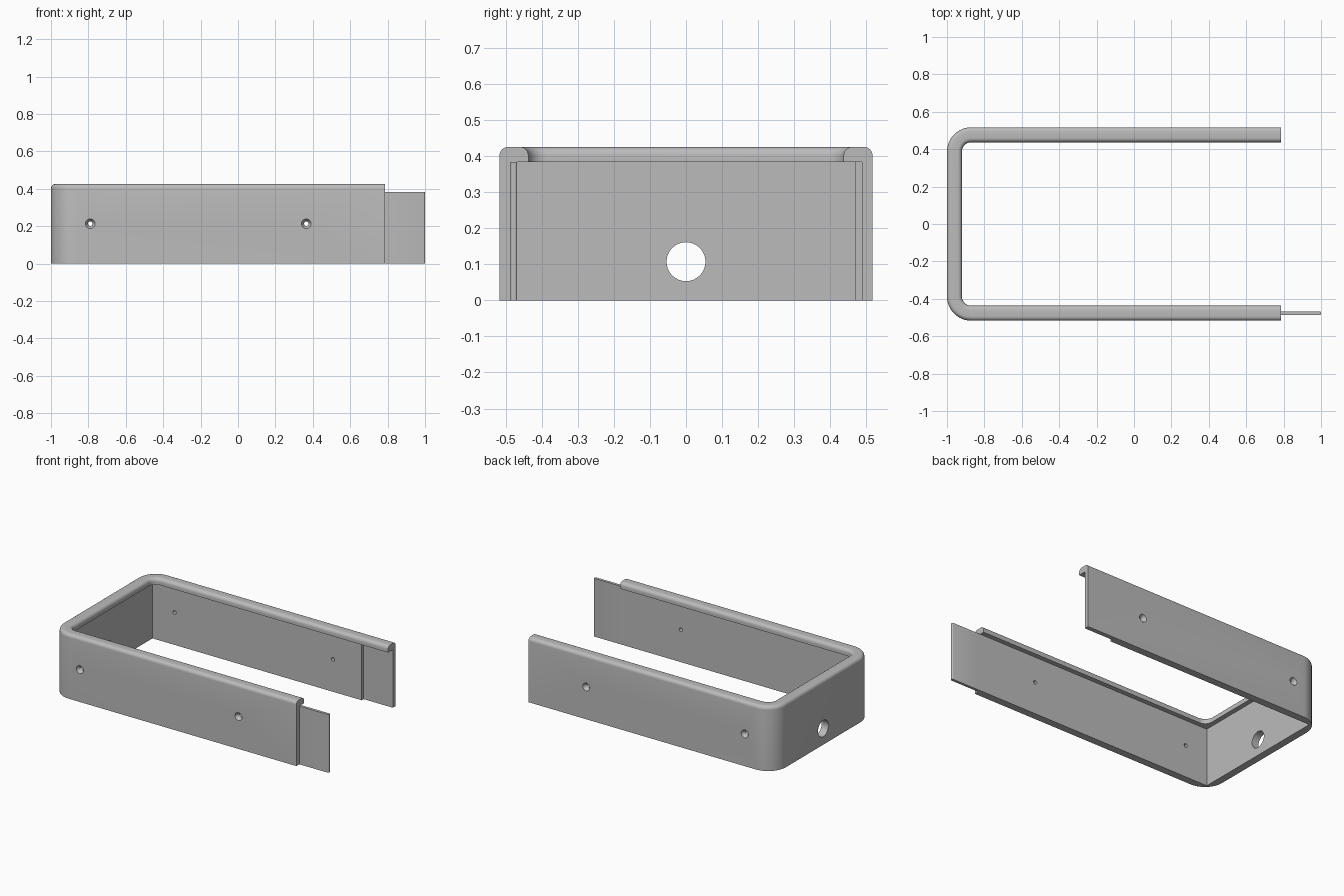
import bpy, bmesh
from math import sin, cos, pi
from mathutils import Matrix, Vector

if "Cube" in bpy.data.objects:
    bpy.data.objects.remove(bpy.data.objects["Cube"])

HALF_Y, END_X, TOP = 0.517, 0.787, 0.425   # outer size of the shell
LIP_Z, LIP_W, WALL = 0.383, 0.08, 0.049    # overhanging rim and wall
CORNER, ROUND = 0.13, 0.023                # plan corner and rim rounding
TONGUE = 0.213                             # length of the joint

grey = bpy.data.materials.new("plain grey")
grey.use_nodes = True
colour = (0.5, 0.5, 0.5, 1)
grey.diffuse_color = colour
grey.node_tree.nodes["Principled BSDF"].inputs["Base Color"].default_value = colour


def make(name, bm):
    bmesh.ops.recalc_face_normals(bm, faces=bm.faces)
    mesh = bpy.data.meshes.new(name)
    bm.to_mesh(mesh)
    bm.free()
    obj = bpy.data.objects.new(name, mesh)
    mesh.materials.append(grey)
    bpy.context.collection.objects.link(obj)
    return obj


def box(name, low, high):
    bm = bmesh.new()
    low, high = Vector(low), Vector(high)
    bmesh.ops.create_cube(bm, size=1, matrix=Matrix.Translation((low + high) / 2)
                          @ Matrix.Diagonal((*(high - low), 1)))
    return make(name, bm)


def cone(name, centre, axis, angle, r1, r2, depth):
    bm = bmesh.new()
    bmesh.ops.create_cone(bm, cap_ends=True, segments=32, radius1=r1, radius2=r2, depth=depth,
                          matrix=Matrix.Translation(centre) @ Matrix.Rotation(angle, 4, axis))
    return make(name, bm)


def cut(obj, cutter):
    mod = obj.modifiers.new("cut", 'BOOLEAN')
    mod.operation, mod.solver, mod.object = 'DIFFERENCE', 'EXACT', cutter
    bpy.context.view_layer.objects.active = obj
    bpy.ops.object.modifier_apply(modifier=mod.name)
    bpy.data.objects.remove(cutter)


def smooth(obj):
    bpy.ops.object.select_all(action='DESELECT')
    obj.select_set(True)
    bpy.context.view_layer.objects.active = obj
    bpy.ops.object.shade_smooth_by_angle(angle=pi / 6)


# Cross-section of the rim and wall: (inset, height), rounded along the top
quarter = [i * pi / 12 for i in range(7)]
profile = [(0, 0)]
profile += [(ROUND * (1 - cos(a)), TOP - ROUND + ROUND * sin(a)) for a in quarter]
profile += [(LIP_W - ROUND * (1 - sin(a)), TOP - ROUND + ROUND * cos(a)) for a in quarter]
profile += [(LIP_W, 0)]

# U-shaped path as (centre, outward direction, radius)
path = [((END_X, HALF_Y - CORNER), pi / 2)]
path += [((-1 + CORNER, HALF_Y - CORNER), pi / 2 + i * pi / 24) for i in range(13)]
path += [((-1 + CORNER, CORNER - HALF_Y), pi + i * pi / 24) for i in range(13)]
path += [((END_X, CORNER - HALF_Y), 3 * pi / 2)]

bm = bmesh.new()
rings = []
for (cx, cy), a in path:
    rings.append([bm.verts.new((cx + (CORNER - d) * cos(a), cy + (CORNER - d) * sin(a), z))
                  for d, z in profile])
n = len(profile)
for r, s in zip(rings, rings[1:]):
    for i in range(n):
        j = (i + 1) % n
        bm.faces.new((r[i], r[j], s[j], s[i]))
bm.faces.new(rings[0])
bm.faces.new(rings[-1])
shell = make("shell", bm)

# Square-cornered cavity under the lip
inner = HALF_Y - WALL
cut(shell, box("cavity", (-1 + WALL, -inner, -1), (2, inner, LIP_Z)))

# Recess that receives a tongue, on the inside of the back wall
cut(shell, box("recess", (END_X - TONGUE, inner - 0.02, -1), (2, inner + 0.02, LIP_Z)))

# Cable hole in the end wall
cut(shell, cone("cable_hole", (-0.95, 0, 0.107), 'Y', pi / 2, 0.054, 0.054, 0.3))

# Countersunk screw holes in both long walls
for x in (-0.79, 0.365):
    for side in (1, -1):
        turn = side * pi / 2
        cut(shell, cone("screw_hole", (x, side * 0.49, 0.213), 'X', turn, 0.012, 0.012, 0.2))
        cut(shell, cone("countersink", (x, side * 0.508, 0.213), 'X', turn, 0.0295, 0.011, 0.03))
smooth(shell)

# Tongue extending the inside of the front wall, with a softened end
tongue = box("tongue", (END_X, -inner - 0.018, 0), (1, -inner, LIP_Z))
bm = bmesh.new()
bm.from_mesh(tongue.data)
ends = [e for e in bm.edges if all(v.co.x > 0.99 for v in e.verts)
        and abs(e.verts[0].co.z - e.verts[1].co.z) > 0.1]
bmesh.ops.bevel(bm, geom=ends, offset=0.006, segments=3, affect='EDGES', profile=0.5)
bm.to_mesh(tongue.data)
bm.free()
smooth(tongue)
